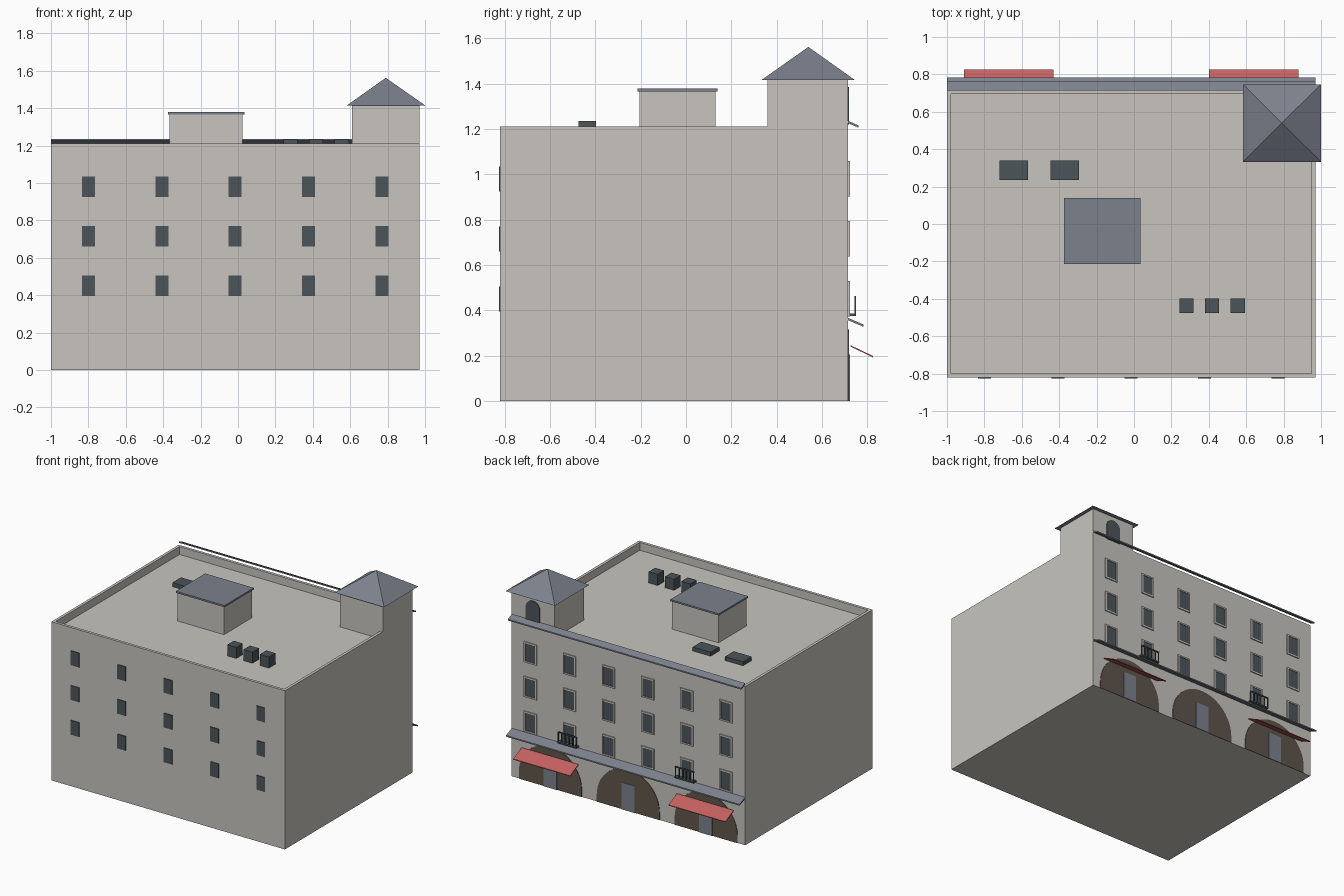
import bpy, bmesh, math
from mathutils import Vector

cube = bpy.data.objects.get("Cube")
if cube:
    bpy.data.objects.remove(cube, do_unlink=True)


def material(name, rgb):
    m = bpy.data.materials.new(name)
    m.use_nodes = True
    m.diffuse_color = (*rgb, 1)
    m.node_tree.nodes["Principled BSDF"].inputs["Base Color"].default_value = (*rgb, 1)
    return m


STONE = material("warm grey stone", (0.58, 0.56, 0.52))
SLATE = material("blue grey slate", (0.20, 0.22, 0.265))
GLASS = material("dark glass", (0.072, 0.09, 0.1))
BROWN = material("dark brown", (0.115, 0.093, 0.072))
RED = material("awning red", (0.56, 0.12, 0.12))

LEFT, RIGHT, FRONT, BACK = 0.97, -1.0, -0.82, 0.715
TOP, DECK = 1.21, 1.15
MID = (LEFT + RIGHT) / 2


def finish(name, bm, mat):
    bmesh.ops.recalc_face_normals(bm, faces=bm.faces)
    mesh = bpy.data.meshes.new(name)
    bm.to_mesh(mesh)
    bm.free()
    mesh.materials.append(mat)
    ob = bpy.data.objects.new(name, mesh)
    bpy.context.collection.objects.link(ob)
    return ob


def prism(name, points, offset, mat):
    """Extrude a closed outline along an offset vector."""
    bm = bmesh.new()
    face = bm.faces.new([bm.verts.new(p) for p in points])
    ext = bmesh.ops.extrude_face_region(bm, geom=[face], use_keep_orig=True)
    verts = [g for g in ext["geom"] if isinstance(g, bmesh.types.BMVert)]
    bmesh.ops.translate(bm, verts=verts, vec=Vector(offset))
    return finish(name, bm, mat)


def box(name, x, y, z, mat):
    outline = [(x[0], y[0], z[0]), (x[1], y[0], z[0]), (x[1], y[1], z[0]), (x[0], y[1], z[0])]
    return prism(name, outline, (0, 0, z[1] - z[0]), mat)


def span(centre, size):
    return (centre - size / 2, centre + size / 2)


def sloped_slab(name, x, inner, outer, thick, mat):
    """Tilted strip running along x, from an inner (y, z) to an outer (y, z)."""
    outline = [(x[0], *inner), (x[0], *outer),
               (x[0], outer[0], outer[1] - thick), (x[0], inner[0], inner[1] - thick)]
    return prism(name, outline, (x[1] - x[0], 0, 0), mat)


def arch(name, cx, radius, bottom, spring, depth, mat):
    """Round-headed plate on the back wall."""
    outline = [(cx + radius, BACK, bottom)]
    for i in range(25):
        a = math.pi * i / 24
        outline.append((cx + radius * math.cos(a), BACK, spring + radius * math.sin(a)))
    outline.append((cx - radius, BACK, bottom))
    return prism(name, outline, (0, depth, 0), mat)


# Main block with a parapet around the sunken roof deck
bm = bmesh.new()
base = [bm.verts.new((x, y, 0)) for x, y in
        ((RIGHT, FRONT), (LEFT, FRONT), (LEFT, BACK), (RIGHT, BACK))]
roof = [bm.verts.new((v.co.x, v.co.y, TOP)) for v in base]
bm.faces.new(base)
deck = bm.faces.new(roof)
for i in range(4):
    j = (i + 1) % 4
    bm.faces.new((base[i], base[j], roof[j], roof[i]))
bm.normal_update()
bmesh.ops.inset_region(bm, faces=[deck], thickness=0.03)
ring = bmesh.ops.extrude_face_region(bm, geom=[deck])
bmesh.ops.translate(bm, vec=(0, 0, DECK - TOP),
                    verts=[g for g in ring["geom"] if isinstance(g, bmesh.types.BMVert)])
if deck.is_valid:
    bm.faces.remove(deck)
finish("main_block", bm, STONE)

# Corner tower with a pyramid roof
box("tower", (0.61, LEFT), (0.36, BACK), (DECK, 1.42), STONE)
bm = bmesh.new()
eaves = [bm.verts.new((x, y, 1.415)) for x, y in
         ((0.583, 0.332), (1.0, 0.332), (1.0, 0.747), (0.583, 0.747))]
peak = bm.verts.new((0.79, 0.54, 1.562))
bm.faces.new(eaves)
for i in range(4):
    bm.faces.new((eaves[i], eaves[(i + 1) % 4], peak))
finish("tower_roof", bm, SLATE)
arch("tower_window", 0.79, 0.06, 1.22, 1.325, 0.005, GLASS)

# Stair house on the roof
box("stair_house", (-0.365, 0.025), (-0.205, 0.13), (DECK, 1.365), STONE)
box("stair_house_cap", (-0.375, 0.035), (-0.213, 0.14), (1.365, 1.378), SLATE)

# Roof equipment
for cx in (-0.643, -0.37):
    box("skylight", span(cx, 0.152), (0.235, 0.34), (DECK, DECK + 0.03), GLASS)
for cx in (0.28, 0.417, 0.555):
    box("vent_unit", span(cx, 0.076), (-0.475, -0.397), (DECK, 1.235), GLASS)

# Windows, three storeys on both long walls
for cz in (0.45, 0.715, 0.98):
    for i in range(5):
        box("front_window", span(MID + (i - 2) * 0.392, 0.07), (FRONT - 0.005, FRONT),
            span(cz, 0.11), GLASS)
    for i in range(6):
        cx = MID + (i - 2.5) * 0.33
        box("back_window", span(cx, 0.085), (BACK, BACK + 0.004), span(cz, 0.135), GLASS)
        for s in (-1, 1):
            box("window_jamb", span(cx + s * 0.048, 0.011), (BACK, BACK + 0.008),
                span(cz, 0.157), STONE)
            box("window_rail", span(cx, 0.107), (BACK, BACK + 0.008),
                span(cz + s * 0.073, 0.011), STONE)

# Cornices along the back wall
sloped_slab("upper_cornice", (RIGHT, LEFT), (BACK, 1.236), (0.762, 1.215), 0.01, SLATE)
sloped_slab("lower_cornice", (RIGHT, LEFT), (BACK, 0.366), (0.783, 0.337), 0.01, SLATE)

# Ground floor arches, doors and awnings
for i in (-1, 0, 1):
    cx = MID + i * 0.657
    arch("arch_panel", cx, 0.265, 0, 0.05, 0.004, BROWN)
    box("door", span(cx, 0.11), (BACK, BACK + 0.008), (0, 0.205), SLATE)
    if i:
        sloped_slab("awning", span(MID + i * 0.655, 0.48), (0.725, 0.246), (0.825, 0.198),
                    0.006, RED)

# Balconies on the first storey
for i in (-1, 1):
    cx = MID + i * 0.495
    box("balcony_floor", span(cx, 0.16), (BACK, 0.75), (0.375, 0.385), GLASS)
    box("balcony_handrail", span(cx, 0.16), (0.743, 0.75), (0.455, 0.463), GLASS)
    for k in range(6):
        box("balcony_post", span(cx + (k - 2.5) * 0.0305, 0.007), (0.743, 0.75),
            (0.385, 0.455), GLASS)
